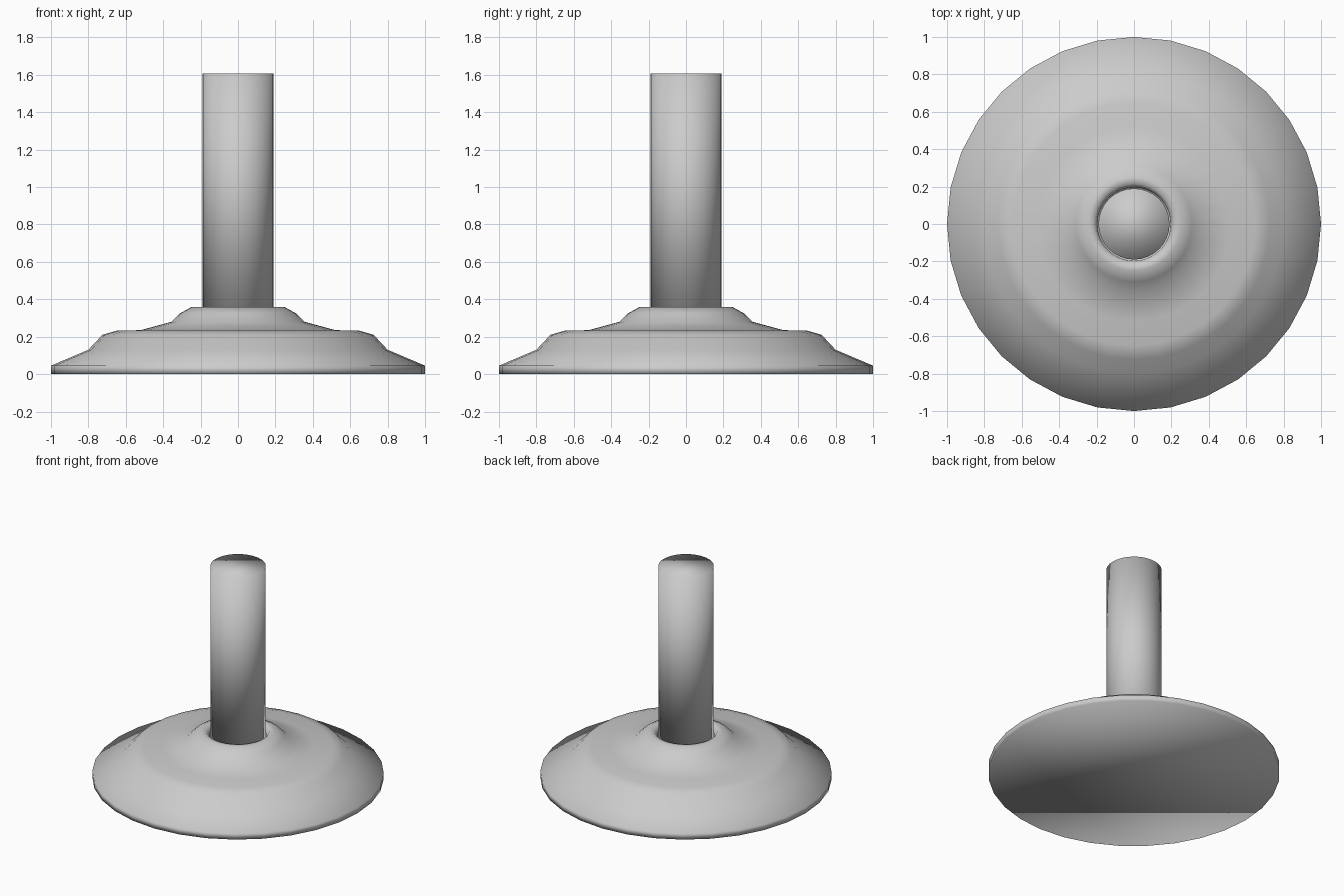
import bpy, bmesh, math

if "Cube" in bpy.data.objects:
    bpy.data.objects.remove(bpy.data.objects["Cube"])

SIDES = 32

grey = bpy.data.materials.new("plain grey")
grey.diffuse_color = (0.6, 0.6, 0.6, 1)
grey.use_nodes = True
grey.node_tree.nodes["Principled BSDF"].inputs["Base Color"].default_value = grey.diffuse_color


def lathe(name, profile):
    """Spin (radius, height) points around z, cap both ends, shade smooth."""
    bm = bmesh.new()
    rings = []
    for r, z in profile:
        rings.append([bm.verts.new((r * math.cos(2 * math.pi * i / SIDES),
                                    r * math.sin(2 * math.pi * i / SIDES), z))
                      for i in range(SIDES)])
    for a, b in zip(rings, rings[1:]):
        for i in range(SIDES):
            j = (i + 1) % SIDES
            bm.faces.new((a[i], a[j], b[j], b[i]))
    bm.faces.new(rings[0][::-1])
    bm.faces.new(rings[-1])
    for f in bm.faces:
        f.smooth = True
    me = bpy.data.meshes.new(name)
    bm.to_mesh(me)
    bm.free()
    me.materials.append(grey)
    ob = bpy.data.objects.new(name, me)
    bpy.context.collection.objects.link(ob)
    return ob


# Stepped round base with a shallow socket for the post
lathe("base", [(1, 0), (1, 0.045), (0.8, 0.13), (0.725, 0.21), (0.65, 0.232),
               (0.52, 0.235), (0.355, 0.28), (0.31, 0.325), (0.25, 0.358),
               (0.215, 0.355), (0.197, 0.33), (0.195, 0.29)])

# Upright post
lathe("post", [(0.19, 0.29), (0.19, 1.607)])
